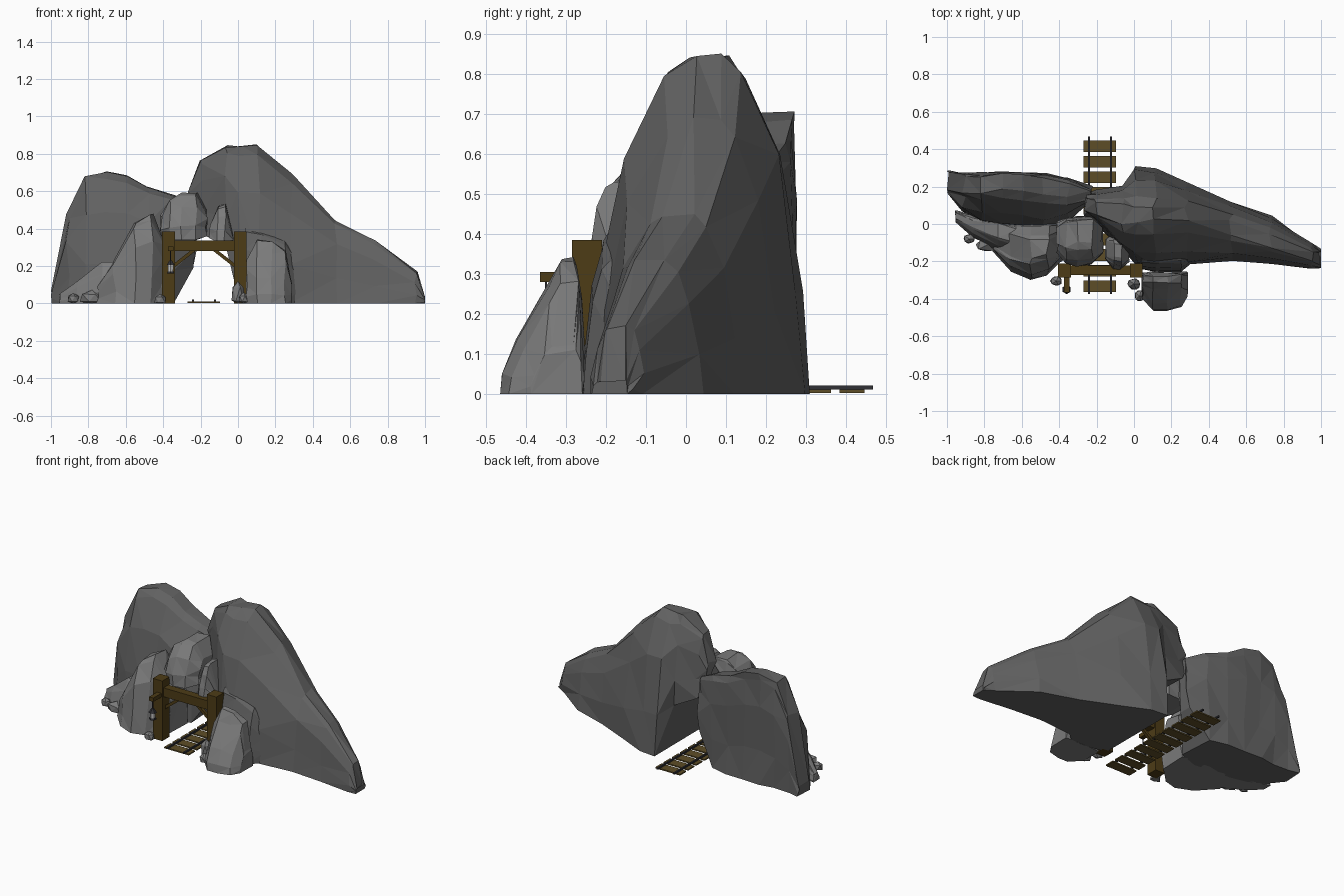
import bpy, bmesh, random
from mathutils import Vector, Matrix

random.seed(4)


def mat(name, c):
    m = bpy.data.materials.new(name)
    m.diffuse_color = (*c, 1)
    return m


DARK = mat("dark_stone", (0.12, 0.12, 0.12))
LIGHT = mat("light_stone", (0.2, 0.2, 0.2))
WOOD = mat("timber", (0.075, 0.045, 0.008))
TIE = mat("tie_wood", (0.11, 0.075, 0.02))
IRON = mat("iron", (0.03, 0.03, 0.035))
GLASS = mat("lamp_glass", (0.6, 0.6, 0.6))


def finish(bm, name, m):
    bmesh.ops.recalc_face_normals(bm, faces=bm.faces)
    me = bpy.data.meshes.new(name)
    bm.to_mesh(me)
    bm.free()
    me.materials.append(m)
    ob = bpy.data.objects.new(name, me)
    bpy.context.collection.objects.link(ob)
    return ob


# Side profiles of rocks: (blend base edge -> crest edge, blend bottom -> top)
PROFILE = [(0, 0), (0.04, 0.3), (0.3, 0.7), (0.72, 0.94), (1, 1)]
POINTED = [(0, 0), (0.02, 0.15), (0.24, 0.4), (0.75, 0.8), (1, 1)]


def rock(name, sections, m, jitter=0.012, front=PROFILE):
    """Faceted rock lofted along x.
    Section: x, bottom z, front y, back y, top z, crest front y, crest back y"""
    bm = bmesh.new()
    rings = []
    for x, zb, yf, yb, zt, tf, tb in sections:
        pts = [(yf + (tf - yf) * a, zb + (zt - zb) * b) for a, b in front]
        pts += [(yb + (tb - yb) * a, zb + (zt - zb) * b) for a, b in reversed(PROFILE)]
        ring = []
        for i, (y, z) in enumerate(pts):
            j = [random.uniform(-jitter, jitter) for _ in range(3)]
            if i in (0, len(pts) - 1):
                j[2] = 0
            ring.append(bm.verts.new((max(-1, min(1, x + j[0])), y + j[1] * 0.8,
                                      max(0, z + j[2] * 0.6))))
        rings.append(ring)
    n = len(rings[0])
    for a, b in zip(rings, rings[1:]):
        for i in range(n):
            k = (i + 1) % n
            bm.faces.new((a[i], a[k], b[k], b[i]))
    bm.faces.new(rings[0])
    bm.faces.new(rings[-1])
    bmesh.ops.triangulate(bm, faces=bm.faces)
    return finish(bm, name, m)


def box(name, lo, hi, m, bevel=0.0):
    bm = bmesh.new()
    bmesh.ops.create_cube(bm, size=1)
    for v in bm.verts:
        v.co = [l + (h - l) * (c + 0.5) for l, h, c in zip(lo, hi, v.co)]
    if bevel:
        bmesh.ops.bevel(bm, geom=bm.edges[:], offset=bevel, segments=1, affect='EDGES')
    return finish(bm, name, m)


def bar(name, a, b, w, m):
    a, b = Vector(a), Vector(b)
    d = b - a
    bm = bmesh.new()
    bmesh.ops.create_cube(bm, size=1)
    bmesh.ops.scale(bm, vec=(w, w, d.length), verts=bm.verts)
    M = Matrix.Translation((a + b) / 2) @ d.to_track_quat('Z', 'Y').to_matrix().to_4x4()
    bmesh.ops.transform(bm, matrix=M, verts=bm.verts)
    return finish(bm, name, m)


def pebble(name, c, r, m):
    bm = bmesh.new()
    bmesh.ops.create_icosphere(bm, subdivisions=1, radius=1)
    for v in bm.verts:
        p = v.co * random.uniform(0.85, 1.1)
        v.co = (c[0] + p.x * r[0], c[1] + p.y * r[1], max(0, c[2] + p.z * r[2]))
    return finish(bm, name, m)


def cone(name, c, r1, r2, h, m, seg=6):
    bm = bmesh.new()
    bmesh.ops.create_cone(bm, cap_ends=True, segments=seg, radius1=r1, radius2=r2, depth=h,
                          matrix=Matrix.Translation(c))
    return finish(bm, name, m)


# Large cliffs either side of the tunnel
rock("right_cliff", [
    (-0.26, 0.47, 0.05, 0.16, 0.60, 0.08, 0.13),
    (-0.20, 0.38, 0.00, 0.18, 0.77, 0.05, 0.11),
    (-0.06, 0.30, -0.14, 0.20, 0.84, 0.00, 0.10),
    (0.01, 0.00, -0.21, 0.30, 0.845, 0.01, 0.10),
    (0.11, 0.00, -0.23, 0.29, 0.85, 0.02, 0.08),
    (0.28, 0.00, -0.22, 0.22, 0.69, 0.01, 0.08),
    (0.52, 0.00, -0.19, 0.12, 0.45, -0.06, 0.02),
    (0.73, 0.00, -0.21, 0.04, 0.33, -0.12, -0.05),
    (0.95, 0.00, -0.24, -0.10, 0.165, -0.20, -0.15),
    (1.00, 0.00, -0.23, -0.14, 0.03, -0.21, -0.16)], DARK)
rock("left_cliff", [
    (-1.00, 0.00, 0.16, 0.285, 0.06, 0.18, 0.28),
    (-0.91, 0.00, 0.06, 0.28, 0.48, 0.17, 0.26),
    (-0.82, 0.00, 0.01, 0.275, 0.675, 0.17, 0.26),
    (-0.71, 0.00, 0.00, 0.275, 0.705, 0.18, 0.265),
    (-0.60, 0.00, -0.02, 0.275, 0.685, 0.18, 0.265),
    (-0.48, 0.00, -0.03, 0.265, 0.62, 0.16, 0.25),
    (-0.35, 0.00, 0.02, 0.25, 0.585, 0.14, 0.22),
    (-0.23, 0.19, 0.12, 0.20, 0.52, 0.15, 0.18)], DARK)

# Stones bridging over the opening
rock("arch_stone", [
    (-0.41, 0.36, -0.15, 0.01, 0.47, -0.10, -0.02),
    (-0.36, 0.34, -0.21, 0.03, 0.55, -0.12, 0.01),
    (-0.30, 0.34, -0.23, 0.04, 0.59, -0.10, 0.02),
    (-0.22, 0.34, -0.22, 0.04, 0.59, -0.10, 0.02),
    (-0.17, 0.36, -0.16, 0.00, 0.50, -0.10, -0.02)], LIGHT, 0.008)
rock("arch_wedge", [
    (-0.15, 0.35, -0.19, -0.08, 0.42, -0.17, -0.09),
    (-0.11, 0.33, -0.24, -0.05, 0.52, -0.17, -0.10),
    (-0.07, 0.33, -0.24, -0.05, 0.53, -0.18, -0.11),
    (-0.03, 0.33, -0.20, -0.07, 0.36, -0.17, -0.10)], LIGHT, 0.006)

# Boulders in front
rock("left_boulder", [
    (-0.75, 0.00, -0.15, -0.03, 0.09, -0.12, -0.05),
    (-0.66, 0.00, -0.25, 0.00, 0.22, -0.17, -0.05),
    (-0.55, 0.00, -0.30, 0.01, 0.43, -0.19, -0.08),
    (-0.46, 0.00, -0.27, 0.01, 0.475, -0.16, -0.08),
    (-0.40, 0.00, -0.20, 0.01, 0.33, -0.14, -0.06),
    (-0.36, 0.00, -0.18, 0.00, 0.30, -0.13, -0.05)], LIGHT, 0.01)
rock("left_slab", [
    (-0.95, 0.00, 0.01, 0.07, 0.05, 0.03, 0.06),
    (-0.86, 0.00, -0.07, 0.05, 0.12, -0.02, 0.02),
    (-0.73, 0.00, -0.14, 0.03, 0.22, -0.07, 0.00),
    (-0.62, 0.00, -0.17, 0.00, 0.22, -0.10, -0.03)], LIGHT, 0.007)
rock("right_boulder", [
    (0.045, 0.00, -0.40, -0.26, 0.23, -0.31, -0.28),
    (0.10, 0.00, -0.46, -0.255, 0.34, -0.31, -0.28),
    (0.18, 0.00, -0.46, -0.255, 0.33, -0.31, -0.28),
    (0.25, 0.00, -0.44, -0.255, 0.28, -0.31, -0.27),
    (0.285, 0.00, -0.39, -0.255, 0.12, -0.34, -0.28)], LIGHT, 0.006, POINTED)

# Shoulder of the cliff behind the right post
rock("right_ledge", [
    (0.035, 0.00, -0.24, -0.05, 0.41, -0.19, -0.08),
    (0.12, 0.00, -0.255, -0.05, 0.39, -0.19, -0.08),
    (0.25, 0.00, -0.255, -0.05, 0.33, -0.19, -0.08),
    (0.32, 0.00, -0.20, -0.05, 0.22, -0.17, -0.08)], DARK, 0.005)

PEBBLES = [((-0.88, -0.08, 0.025), (0.035, 0.03, 0.035)),
           ((-0.78, -0.11, 0.03), (0.07, 0.045, 0.045)),
           ((-0.415, -0.305, 0.02), (0.035, 0.028, 0.035)),
           ((0.0, -0.32, 0.05), (0.04, 0.035, 0.08)),
           ((0.03, -0.385, 0.025), (0.03, 0.035, 0.035))]
for i, (c, r) in enumerate(PEBBLES):
    pebble(f"pebble_{i + 1}", c, r, LIGHT)

# Timber portal
for side, x0 in (("left", -0.405), ("right", -0.021)):
    box(side + "_post", (x0, -0.285, 0), (x0 + 0.067, -0.21, 0.385), WOOD)
box("lintel", (-0.345, -0.272, 0.28), (-0.015, -0.222, 0.337), WOOD)
for side, s in (("left", -1), ("right", 1)):
    bar(side + "_brace", (-0.18 + s * 0.165, -0.245, 0.20),
        (-0.18 + s * 0.05, -0.245, 0.29), 0.018, WOOD)

# Lantern hanging from its arm
box("lantern_arm", (-0.375, -0.365, 0.28), (-0.345, -0.27, 0.305), WOOD)
bar("lantern_hook", (-0.36, -0.35, 0.225), (-0.36, -0.35, 0.285), 0.005, IRON)
cone("lantern_cap", (-0.36, -0.35, 0.217), 0.025, 0.008, 0.025, IRON)
cone("lantern_glass", (-0.36, -0.35, 0.188), 0.015, 0.018, 0.036, GLASS)
cone("lantern_base", (-0.36, -0.35, 0.166), 0.022, 0.02, 0.01, IRON)

# Track
for i in range(10):
    y = -0.332 + i * 0.083
    box(f"tie_{i + 1}", (-0.27, y - 0.031, 0.003), (-0.095, y + 0.031, 0.011), TIE)
for side, x in (("left", -0.24), ("right", -0.123)):
    box(side + "_rail", (x - 0.005, -0.375, 0.011), (x + 0.005, 0.467, 0.021), IRON)
